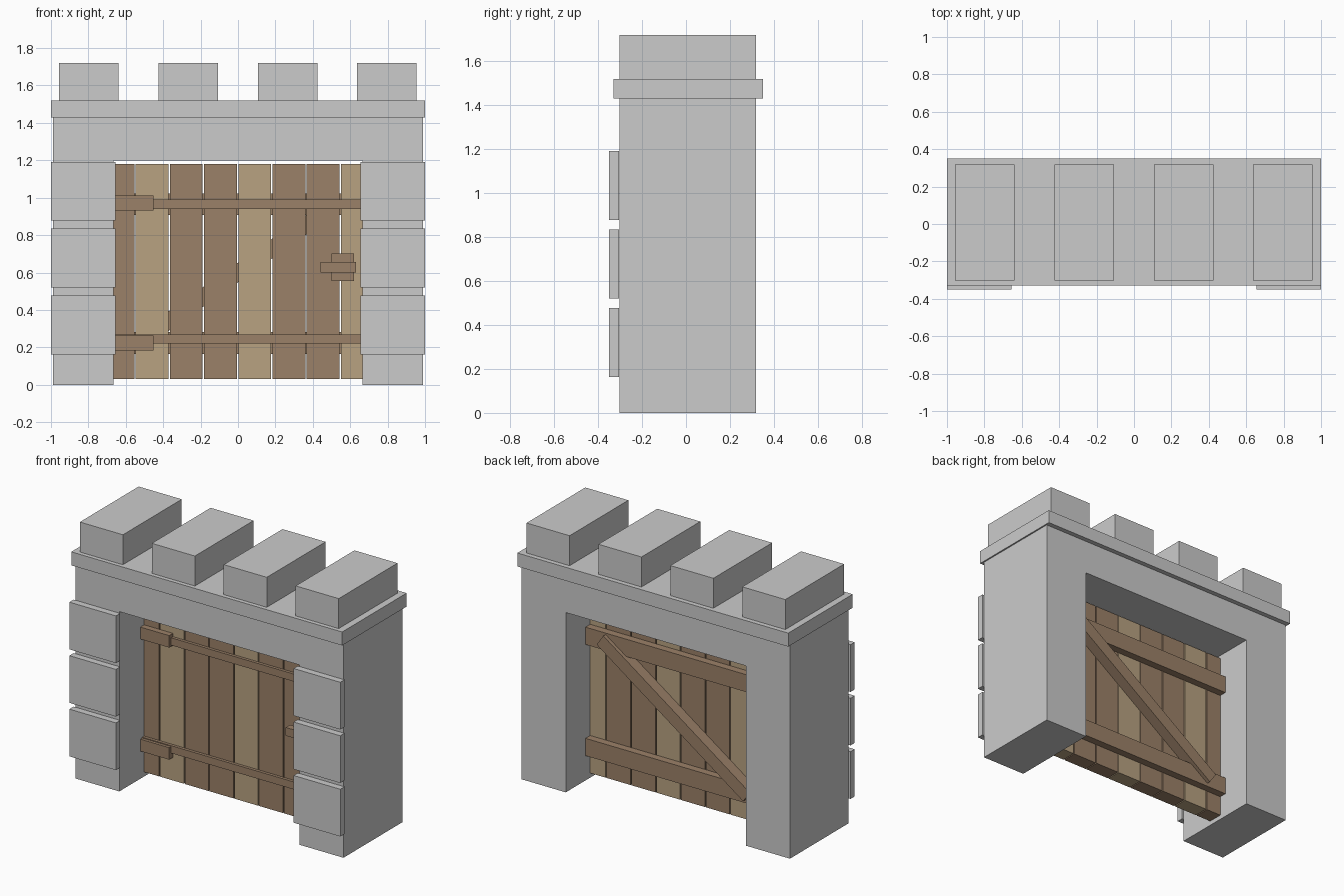
import bpy, bmesh, math

if "Cube" in bpy.data.objects:
    bpy.data.objects.remove(bpy.data.objects["Cube"])


def material(name, rgb):
    m = bpy.data.materials.new(name)
    m.diffuse_color = (*rgb, 1)
    m.use_nodes = True
    m.node_tree.nodes["Principled BSDF"].inputs["Base Color"].default_value = m.diffuse_color
    return m


DARK = material("dark_wood", (0.33, 0.22, 0.14))
LIGHT = material("light_wood", (0.48, 0.36, 0.22))


def finish(name, bm, mat=None):
    bmesh.ops.recalc_face_normals(bm, faces=bm.faces)
    me = bpy.data.meshes.new(name)
    bm.to_mesh(me)
    bm.free()
    ob = bpy.data.objects.new(name, me)
    bpy.context.collection.objects.link(ob)
    if mat:
        me.materials.append(mat)
    return ob


def box(name, x, y, z, mat=None):
    """Box from (min, max) ranges, origin at its centre."""
    bm = bmesh.new()
    bmesh.ops.create_cube(bm, size=1)
    bmesh.ops.scale(bm, vec=[r[1] - r[0] for r in (x, y, z)], verts=bm.verts)
    ob = finish(name, bm, mat)
    ob.location = [(r[0] + r[1]) / 2 for r in (x, y, z)]
    return ob


# Stone gateway: pillars and lintel as one extruded profile
profile = [(-0.99, 0), (-0.665, 0), (-0.665, 1.2), (0.665, 1.2),
           (0.665, 0), (0.99, 0), (0.99, 1.43), (-0.99, 1.43)]
bm = bmesh.new()
face = bm.faces.new([bm.verts.new((x, -0.302, z)) for x, z in profile])
ext = bmesh.ops.extrude_face_region(bm, geom=[face])
bmesh.ops.translate(bm, vec=(0, 0.62, 0),
                    verts=[v for v in ext["geom"] if isinstance(v, bmesh.types.BMVert)])
finish("gateway_wall", bm)

# Coping slab and battlements
box("coping", (-1, 1), (-0.33, 0.35), (1.43, 1.52))
for i in range(4):
    cx = -0.797 + i * 0.531
    box(f"merlon_{i}", (cx - 0.159, cx + 0.159), (-0.302, 0.318), (1.52, 1.72))

# Facing blocks on the front of each pillar
for side in (-1, 1):
    for i in range(3):
        z = 0.163 + i * 0.357
        xs = sorted((side * 0.656, side * 1.0))
        box(f"facing_block_{i}", xs, (-0.35, -0.306), (z, z + 0.315))

# Door planks
for i in range(8):
    cx = (i - 3.5) * 0.183 - 0.002
    box(f"plank_{i}", (cx - 0.088, cx + 0.088), (-0.04, 0.06), (0.03, 1.18),
        LIGHT if i % 3 == 1 else DARK)

# Back rails, front straps and hinge plates
for rail_z, strap_z in ((0.223, 0.245), (0.965, 0.965)):
    box("back_rail", (-0.7, 0.7), (0.06, 0.11), (rail_z - 0.058, rail_z + 0.058), DARK)
    box("strap", (-0.7, 0.7), (-0.06, -0.04), (strap_z - 0.025, strap_z + 0.025), DARK)
for z in (0.224, 0.972):
    box("hinge_plate", (-0.7, -0.452), (-0.08, -0.04), (z - 0.04, z + 0.04), DARK)

# Diagonal back brace
brace = box("brace", (-0.66, 0.66), (0.06, 0.135), (0.557, 0.643), DARK)
brace.rotation_euler.y = -math.atan(0.70)

# Latch plate and bar
box("latch_plate", (0.5, 0.62), (-0.09, -0.04), (0.556, 0.702), DARK)
box("latch_bar", (0.44, 0.63), (-0.125, -0.08), (0.6, 0.655), DARK)
